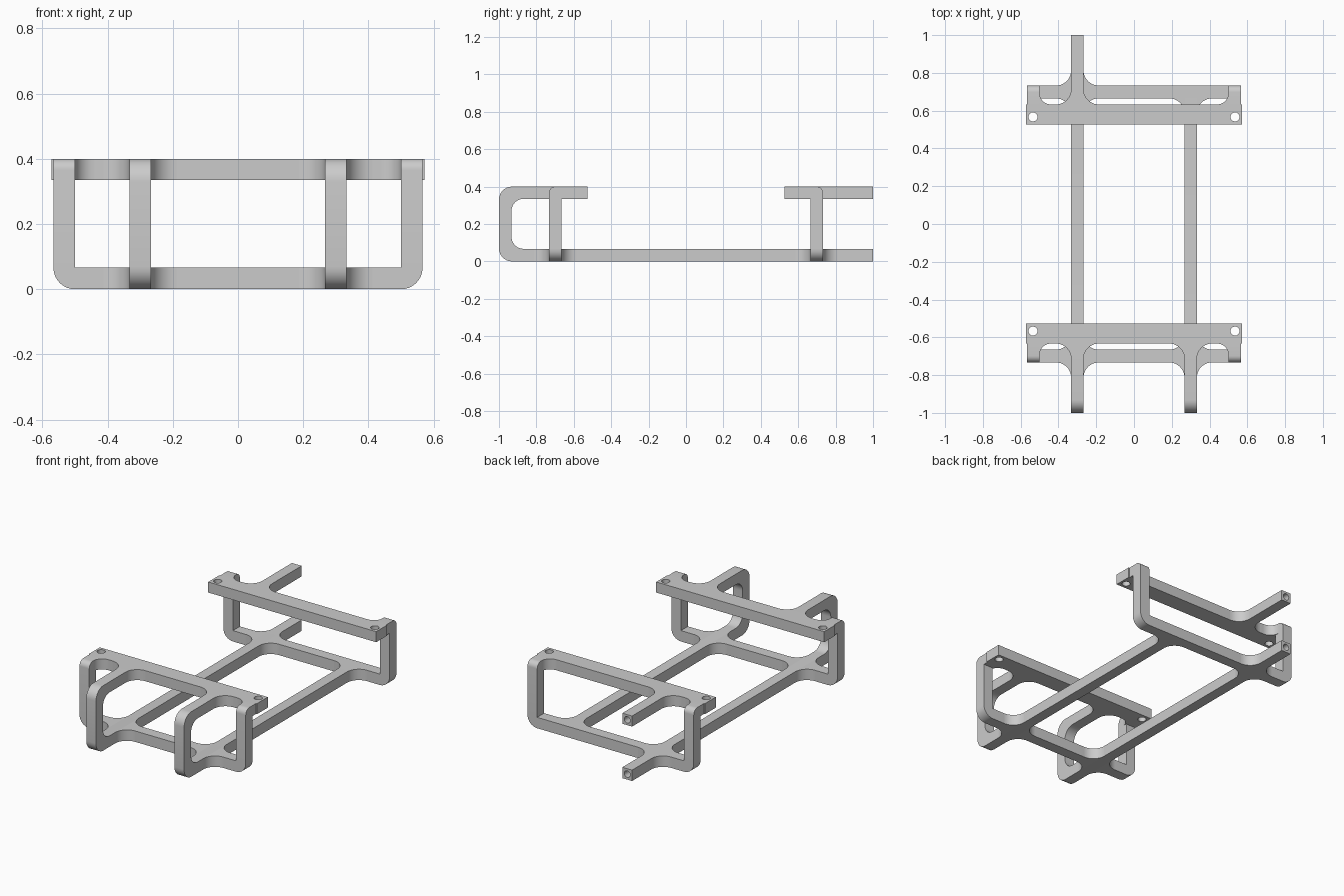
import bpy, bmesh, math
from mathutils import Vector

if "Cube" in bpy.data.objects:
    bpy.data.objects.remove(bpy.data.objects["Cube"])

mat = bpy.data.materials.new("light grey")
mat.diffuse_color = (0.6, 0.6, 0.6, 1)
mat.use_nodes = True
mat.node_tree.nodes["Principled BSDF"].inputs["Base Color"].default_value = mat.diffuse_color
T = 0.067                      # bar thickness
Z1, Z2 = 0.335, 0.4            # upper bar heights
RX0, RX1 = 0.267, 0.333        # rail sides
CY0, CY1 = 0.665, 0.733        # cross bar sides
BY0, BY1 = 0.527, 0.633        # upper bar sides
PX0, PX1 = 0.5, 0.566          # post sides


def rounded(pts, n=8):
    """Outline from (x, y, radius) corners."""
    out = []
    for i, (x, y, r) in enumerate(pts):
        p = Vector((x, y))
        if r == 0:
            out.append(p)
            continue
        a = (Vector(pts[i - 1][:2]) - p).normalized()
        b = (Vector(pts[(i + 1) % len(pts)][:2]) - p).normalized()
        c = p + (a + b) * r
        for k in range(n + 1):
            t = k / n * math.pi / 2
            out.append(c - b * r * math.cos(t) - a * r * math.sin(t))
    return out


def box(u0, u1, v0, v1):
    return rounded([(u0, v0, 0), (u1, v0, 0), (u1, v1, 0), (u0, v1, 0)])


def circle(u, v, r, n=24):
    return [Vector((u + r * math.cos(2 * math.pi * i / n),
                    v + r * math.sin(2 * math.pi * i / n))) for i in range(n)]


def prism(name, loops, axis, lo, hi):
    """Extrude outline loops (first outer, rest holes) along an axis."""
    put = {'x': lambda u, v, w: (w, u, v), 'y': lambda u, v, w: (u, w, v),
           'z': lambda u, v, w: (u, v, w)}[axis]
    bm = bmesh.new()
    edges = []
    for loop in loops:
        vs = [bm.verts.new(put(p.x, p.y, lo)) for p in loop]
        edges += [bm.edges.new((vs[i - 1], vs[i])) for i in range(len(vs))]
    bmesh.ops.triangle_fill(bm, edges=edges, use_beauty=True)
    ext = bmesh.ops.extrude_face_region(bm, geom=bm.faces[:])
    moved = [g for g in ext['geom'] if isinstance(g, bmesh.types.BMVert)]
    bmesh.ops.translate(bm, verts=moved, vec=put(0, 0, hi - lo))
    bmesh.ops.recalc_face_normals(bm, faces=bm.faces[:])
    me = bpy.data.meshes.new(name)
    bm.to_mesh(me)
    bm.free()
    me.materials.append(mat)
    ob = bpy.data.objects.new(name, me)
    bpy.context.collection.objects.link(ob)
    bpy.context.view_layer.objects.active = ob
    ob.select_set(True)
    return ob


def fillet(name, x, y, sx, sy, r, lo, hi, n=10):
    """Concave corner web at (x, y), opening towards (sx, sy)."""
    pts = [Vector((x, y))]
    for k in range(n + 1):
        t = k / n * math.pi / 2
        pts.append(Vector((x + sx * r * (1 - math.sin(t)), y + sy * r * (1 - math.cos(t)))))
    prism(name, [pts], 'z', lo, hi)


# Long rails, curling up into a C at the front
for side, s, end in (("left", -1, 0.9), ("right", 1, CY1)):
    c = rounded([(end, 0, 0), (-1, 0, 0.07), (-1, Z2, 0.07), (-BY1, Z2, 0), (-BY1, Z1, 0),
                 (-1 + T, Z1, 0.065), (-1 + T, T, 0.065), (end, T, 0)])
    lo, hi = sorted((s * RX0, s * RX1))
    prism(side + "_rail", [c], 'x', lo, hi)

# Upper back arm and the bored ends of the left bars
prism("upper_back_arm", [box(BY1, 0.9, Z1, Z2)], 'x', -RX1, -RX0)
for name, z0, z1 in (("lower_rail_end", 0, T), ("upper_arm_end", Z1, Z2)):
    prism(name, [box(-RX1, -RX0, z0, z1), circle(-0.3, (z0 + z1) / 2, 0.02)], 'y', 0.9, 1.0)

# Two end frames: cross bar, posts, drilled upper bar
for end, e in (("front", -1), ("back", 1)):
    y0, y1 = sorted((e * CY0, e * CY1))
    prism(end + "_cross_bar", [box(-RX0, RX0, 0, T)], 'y', y0, y1)
    b0, b1 = sorted((e * BY0, e * BY1))
    holes = [circle(s * 0.535, e * 0.567, 0.024) for s in (-1, 1)]
    prism(end + "_upper_bar", [box(-0.572, 0.572, b0, b1)] + holes, 'z', Z1, Z2)
    for side, s in (("left", -1), ("right", 1)):
        tag = end + "_" + side
        corner = rounded([(s * RX1, 0, 0), (s * PX1, 0, 0.066), (s * PX1, T, 0), (s * RX1, T, 0)])
        prism(tag + "_cross_bar_end", [corner], 'y', y0, y1)
        post = rounded([(e * CY0, T, 0), (e * CY1, T, 0), (e * CY1, Z2, 0.035),
                        (e * BY1, Z2, 0), (e * BY1, Z1, 0), (e * CY0, Z1, 0)])
        lo, hi = sorted((s * PX0, s * PX1))
        prism(tag + "_post", [post], 'x', lo, hi)
        fillet(tag + "_post_web", s * PX0, e * BY1, -s, -(-e), 0.06, Z1, Z2)
        # Corner webs where rails meet the bars
        has_arm = not (end == "back" and side == "right")
        for x, d in ((RX0, -1), (RX1, 1)):
            fillet(tag + "_inner_web", s * x, e * CY0, s * d, -e, 0.08, 0, T)
            if has_arm:
                fillet(tag + "_outer_web", s * x, e * CY1, s * d, e, 0.08, 0, T)
                fillet(tag + "_upper_web", s * x, e * BY1, s * d, e, 0.08, Z1, Z2)

bpy.ops.object.shade_smooth_by_angle(angle=math.radians(30))
